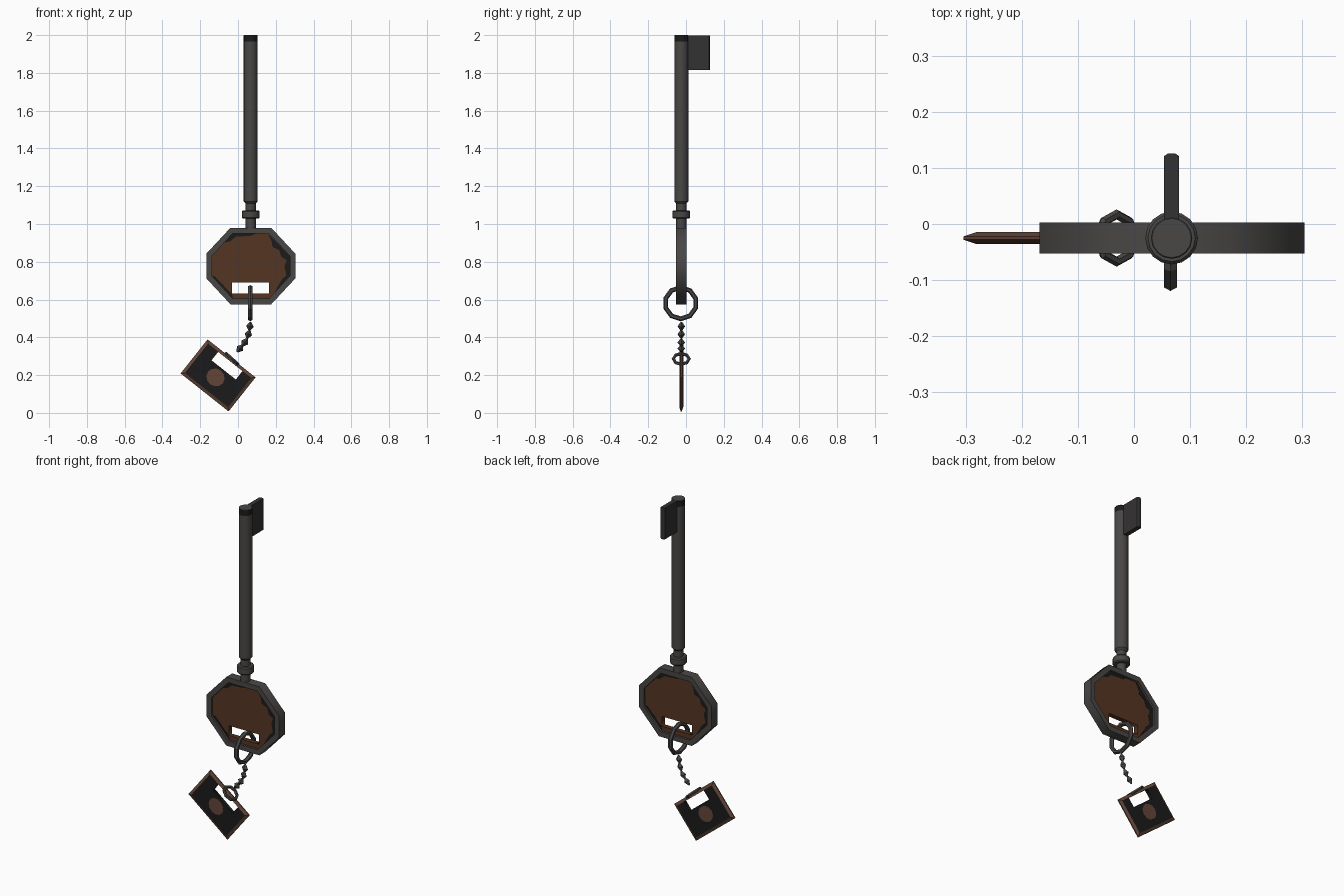
import bpy, bmesh, math
from mathutils import Vector, Matrix

if "Cube" in bpy.data.objects:
    bpy.data.objects.remove(bpy.data.objects["Cube"])

CX, CY = 0.067, -0.025          # axis of the key


def mat(name, rgb):
    m = bpy.data.materials.new(name)
    m.diffuse_color = (*rgb, 1)
    m.use_nodes = True
    m.node_tree.nodes["Principled BSDF"].inputs["Base Color"].default_value = m.diffuse_color
    return m


IRON = mat("iron grey", (0.066, 0.063, 0.060))
DARK = mat("dark iron", (0.034, 0.032, 0.032))
RUST = mat("rust brown", (0.090, 0.036, 0.016))
BLACK = mat("soot black", (0.011, 0.011, 0.011))
COPPER = mat("worn copper", (0.125, 0.060, 0.040))


def loft(name, loops, material, caps=True):
    """Skin a stack of equal-length point loops."""
    bm = bmesh.new()
    rows = [[bm.verts.new(p) for p in lp] for lp in loops]
    n = len(rows[0])
    for a, b in zip(rows, rows[1:]):
        for i in range(n):
            bm.faces.new((a[i], a[(i + 1) % n], b[(i + 1) % n], b[i]))
    if caps:
        bm.faces.new(rows[0][::-1])
        bm.faces.new(rows[-1])
    bmesh.ops.recalc_face_normals(bm, faces=bm.faces)
    me = bpy.data.meshes.new(name)
    bm.to_mesh(me)
    bm.free()
    ob = bpy.data.objects.new(name, me)
    bpy.context.collection.objects.link(ob)
    me.materials.append(material)
    return ob


def activate(ob):
    bpy.ops.object.select_all(action='DESELECT')
    ob.select_set(True)
    bpy.context.view_layer.objects.active = ob


def smooth(ob):
    activate(ob)
    bpy.ops.object.shade_smooth_by_angle(angle=math.radians(35))


def lathe(name, profile, material, n=16):
    ob = loft(name, [[(CX + r * math.cos(2 * math.pi * i / n),
                       CY + r * math.sin(2 * math.pi * i / n), z) for i in range(n)]
                     for r, z in profile], material)
    smooth(ob)
    return ob


def plate(name, outlines, half, loc, material, tilt=0, back=False):
    """Upright flat plate; inner outlines become holes."""
    cu = bpy.data.curves.new(name, 'CURVE')
    cu.dimensions, cu.fill_mode, cu.extrude = '2D', 'BOTH', half
    for pts in outlines:
        sp = cu.splines.new('POLY')
        sp.points.add(len(pts) - 1)
        for p, (x, y) in zip(sp.points, pts):
            p.co = (x, y, 0, 1)
        sp.use_cyclic_u = True
    ob = bpy.data.objects.new(name, cu)
    bpy.context.collection.objects.link(ob)
    ob.location = loc
    ob.rotation_euler = (math.pi / 2, tilt, math.pi if back else 0)
    activate(ob)
    bpy.ops.object.convert(target='MESH')
    ob = bpy.context.object
    ob.data.materials.clear()
    ob.data.materials.append(material)
    return ob


def rect(x0, x1, y0, y1):
    return [(x0, y0), (x1, y0), (x1, y1), (x0, y1)]


def octagon(i):
    w, h, t, s = 0.236 - i, 0.2025 - i, 0.108 - 0.41 * i, 0.065 - 0.41 * i
    return [(t, h), (w, s), (w, -s), (t, -h), (-t, -h), (-w, -s), (-w, s), (-t, h)]


def ring(name, loc, major, minor, rot, segs):
    bpy.ops.mesh.primitive_torus_add(major_segments=segs, minor_segments=6,
                                     major_radius=major, minor_radius=minor,
                                     location=loc, rotation=rot)
    ob = bpy.context.object
    ob.name = name
    ob.data.materials.append(IRON)
    return ob


# shaft, with sooty tip, and stepped collar
lathe("shaft", [(0.024, 1.105), (0.037, 1.12), (0.037, 1.965)], IRON)
tip = lathe("shaft_tip", [(0.037, 1.965), (0.037, 1.998), (0.035, 2.0)], BLACK)
tip.data.materials.append(IRON)
for f in tip.data.polygons:
    if f.normal.z > 0.5:
        f.material_index = 1
lathe("neck", [(0.027, 0.96), (0.027, 1.115)], IRON)
lathe("collar", [(0.042, 1.028), (0.047, 1.034), (0.047, 1.066), (0.042, 1.072)], IRON)

# key bit with a pointed outer edge
bit = [(-0.0135, 0.0), (0.0135, 0.0), (0.0135, 0.146), (0.006, 0.151),
       (-0.006, 0.151), (-0.0135, 0.146)]
loft("key_bit", [[(CX + x, CY + y, z) for x, y in bit] for z in (1.815, 1.999)], DARK)

# octagonal handle
BOW = (0.068, CY, 0.7775)
plate("handle_rim", [octagon(0), octagon(0.03)], 0.0275, BOW, IRON)
plate("handle_panel", [octagon(0.026), rect(-0.1, 0.097, -0.146, -0.088)], 0.014, BOW, RUST)

# soot stains on both panel faces
STAINS = [
    [(0.09, 0.173), (0.206, 0.053), (0.206, -0.052), (0.125, -0.14), (0.165, -0.07),
     (0.188, -0.05), (0.178, 0.0), (0.19, 0.03), (0.16, 0.05), (0.15, 0.085),
     (0.115, 0.1), (0.11, 0.13)],
    [(-0.095, 0.173), (0.03, 0.173), (0.0, 0.16), (-0.08, 0.155), (-0.11, 0.13), (-0.14, 0.125)],
    [(-0.206, -0.052), (-0.095, -0.173), (-0.1, -0.15), (-0.19, -0.055)],
]
for k, s in enumerate(STAINS):
    for back in (False, True):
        y = CY + (0.0145 if back else -0.0145)
        plate(f"panel_stain_{k}_{'back' if back else 'front'}", [s], 0.001,
              (BOW[0], y, BOW[2]), BLACK, back=back)

# rings and chain of diamond links
ring("large_ring", (0.065, -0.028, 0.581), 0.083, 0.013, (0, math.pi / 2, 0), 10)
ring("small_ring", (-0.031, CY, 0.286), 0.042, 0.009, (0, math.radians(42), 0), 8)
links = [Vector((x, CY, z)) for x, z in
         ((0.065, 0.493), (0.063, 0.458), (0.055, 0.416), (0.036, 0.373), (0.010, 0.341), (-0.008, 0.315))]
for i in range(1, 5):
    d = (links[i - 1] - links[i + 1]).normalized()
    side, across = Vector((0, 1, 0)), d.cross(Vector((0, 1, 0)))
    loops = [[links[i] + d * h + (side * a + across * b) * r
              for a, b in ((1, 0), (0, 1), (-1, 0), (0, -1))]
             for h, r in ((-0.024, 0.004), (0, 0.02), (0.024, 0.004))]
    loft(f"chain_link_{i}", loops, IRON)

# tilted tag: dark plate, bevelled copper edge, round spot on both faces
TAG, TILT = Vector((-0.1055, CY, 0.1985)), math.radians(38.4)
plate("tag_plate", [rect(-0.148, 0.148, -0.101, 0.101), rect(-0.077, 0.087, 0.041, 0.098)],
      0.0095, TAG, BLACK, TILT)
R = Matrix.Rotation(TILT, 3, 'Y')
edge = [[TAG + R @ Vector((x, y, z)) for x, z in rect(-w, w, -h, h)]
        for w, h, y in ((0.146, 0.099, -0.0105), (0.162, 0.115, -0.003),
                        (0.162, 0.115, 0.003), (0.146, 0.099, 0.0105))]
loft("tag_edge", edge, COPPER, caps=False)
spot = [(-0.004 + 0.05 * math.cos(a * math.pi / 6), -0.017 + 0.046 * math.sin(a * math.pi / 6))
        for a in range(12)]
for name, y in (("tag_spot_front", -0.0095), ("tag_spot_back", 0.0095)):
    plate(name, [spot], 0.001, TAG + Vector((0, y, 0)), COPPER, TILT)
